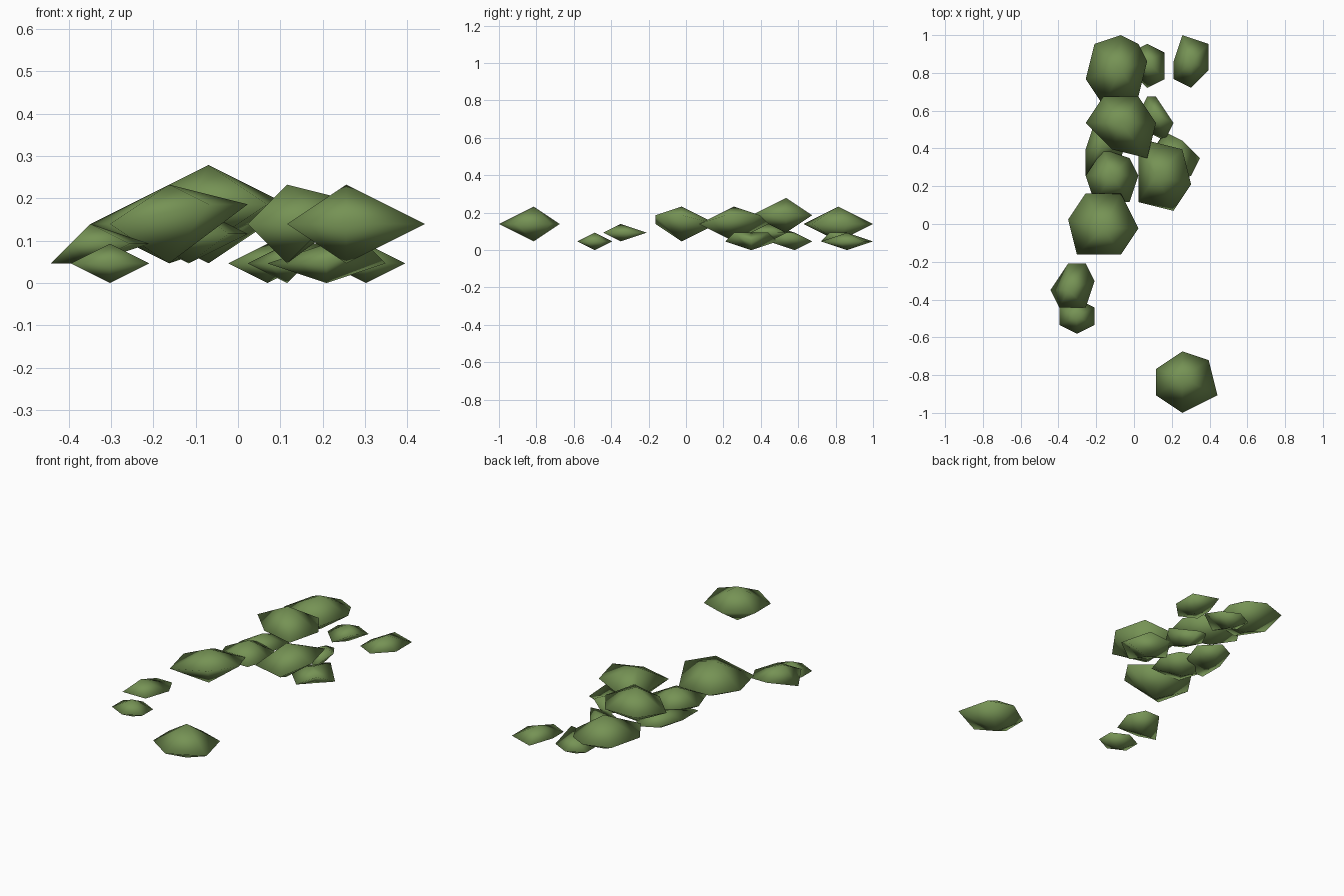
import bpy, bmesh

cube = bpy.data.objects.get("Cube")
if cube:
    bpy.data.objects.remove(cube, do_unlink=True)

UNIT = 2 / 43          # the clumps sit on a coarse grid
HALF = 0.5             # clump centres lie in the middle of grid cells

moss = bpy.data.materials.new("moss_green")
moss.use_nodes = True
green = (0.18, 0.29, 0.09, 1)
moss.diffuse_color = green
moss.node_tree.nodes["Principled BSDF"].inputs["Base Color"].default_value = green


def clump(name, centre, heights, *outline):
    """Double cone over an outline of (dx, dy, optional rise) around the centre."""
    low, mid, top = heights
    cx, cy = centre[0] + HALF, centre[1] + HALF
    bm = bmesh.new()

    def vert(dx, dy, z):
        return bm.verts.new(((cx + dx) * UNIT, (cy + dy) * UNIT, z * UNIT))

    rim = [vert(dx, dy, mid + sum(rise)) for dx, dy, *rise in outline]
    tip, base = vert(0, 0, top), vert(0, 0, low)
    for a, b in zip(rim, rim[1:] + rim[:1]):
        bm.faces.new((b, a, tip))
        bm.faces.new((a, b, base))
    for face in bm.faces:
        face.smooth = True
    bmesh.ops.recalc_face_normals(bm, faces=bm.faces)
    mesh = bpy.data.meshes.new(name)
    bm.to_mesh(mesh)
    bm.free()
    mesh.materials.append(moss)
    bpy.context.collection.objects.link(bpy.data.objects.new(name, mesh))


# Height profiles: bottom, rim, top
small, raised, large, high = (0, 1, 2), (1, 2, 3), (1, 3, 5), (2, 4, 6)

# Large clumps
clump("front_clump", (5, -18), large,
      (0, 3), (3, 2), (4, -2), (0, -4), (-3, -2), (-3, 1))
clump("middle_clump", (-4, -1), large,
      (-2, 4), (2, 4), (4, 0, 1), (2, -3, 1), (-3, -3), (-4, 1))
clump("back_clump", (-2, 17), large,
      (0, 4), (2, 3), (3, 1), (2, -3), (-2, -4), (-4, -1), (-3, 3))
clump("tall_clump", (-2, 11), high,
      (-2, 3), (2, 3), (4, 0), (3, -4), (-1, -3), (-4, 0))
clump("left_clump", (2, 5), large,
      (-1, 4), (3, 3, 1), (4, -1, 1), (2, -4), (-2, -3), (-2, 3))

# Raised filler clumps
clump("inner_clump", (-3, 5), (1, 2.5, 4),
      (-1, 3), (2, 2), (3, 0), (2, -3), (-2, -3), (-3, 0))
clump("right_clump", (-4, 9), raised,
      (-1, 2), (1, 3), (3, 1), (2, -2), (-1, -4), (-2, -4), (-2, -1))
clump("right_front_clump", (-8, -8), raised,
      (0, 3), (2, 3), (3, 1), (2, -2), (-1, -2), (-2, 0, -1))

# Small ground clumps
clump("right_front_tuft", (-7, -11), small,
      (-2, 1), (0, 2), (2, 1), (2, -1), (0, -2), (-2, -1))
clump("left_tuft", (4, 7), small,
      (-1, 3), (1, 2, 1), (3, 0), (2, -2, 1), (0, -3), (-3, 0))
clump("inner_tuft", (2, 12), small,
      (0, 2), (2, -1, 1), (1, -3), (-1, -2), (-2, 0), (-1, 2))
clump("back_tuft", (1, 18), small,
      (0, 2), (2, 1), (2, -2, 1), (0, -3), (-2, -1), (-2, 1))
clump("left_back_tuft", (6, 18), small,
      (-1, 3), (2, 2), (2, -1), (0, -3), (-2, -2), (-2, 0))
